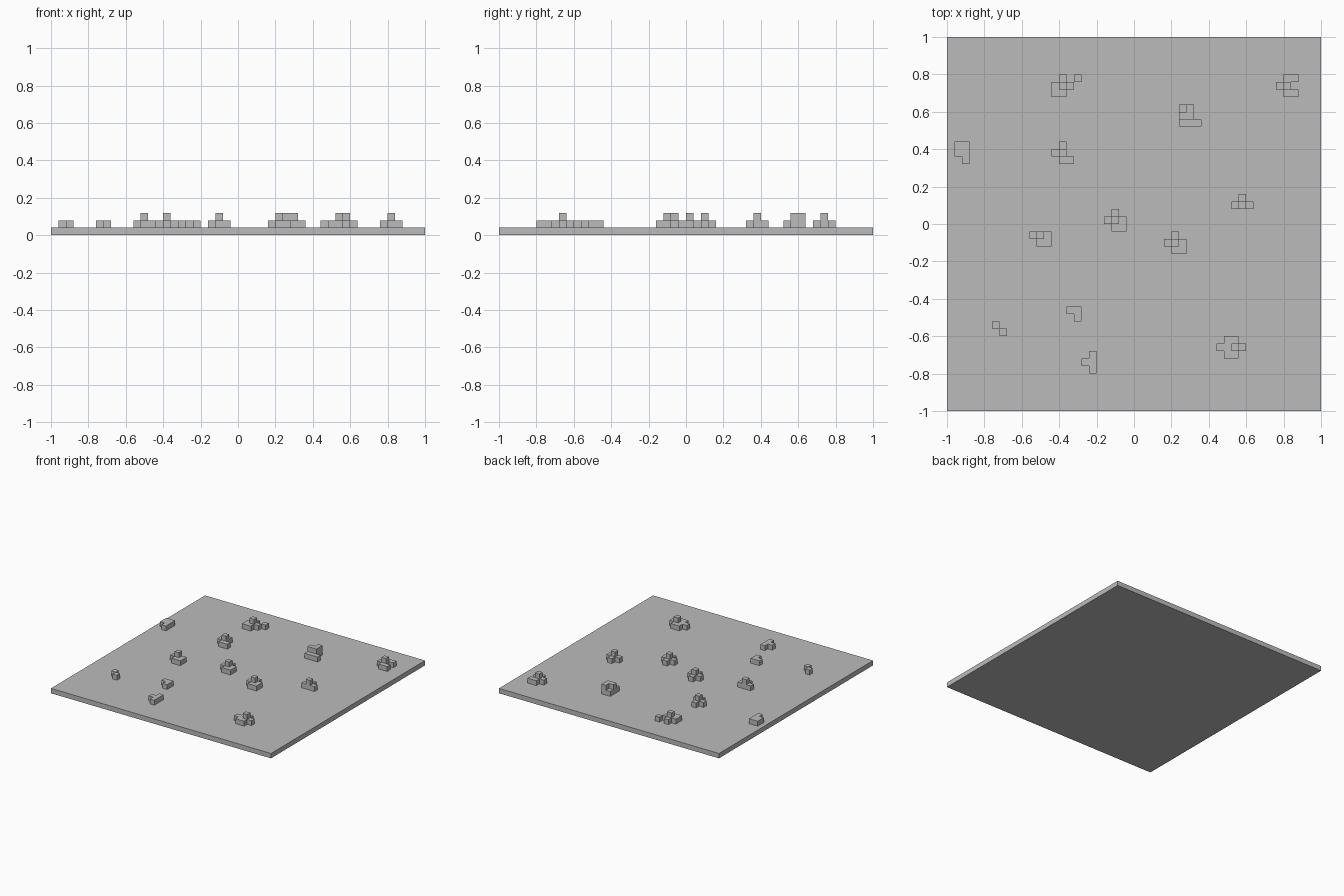
import bpy
import bmesh
from mathutils import Vector

CELL = 0.04

cube = bpy.data.objects.get("Cube")
if cube:
    bpy.data.objects.remove(cube, do_unlink=True)

grey = bpy.data.materials.new("stone_grey")
grey.use_nodes = True
colour = (0.5, 0.5, 0.5, 1)
grey.diffuse_color = colour
grey.node_tree.nodes["Principled BSDF"].inputs["Base Color"].default_value = colour


def add_object(name, bm):
    mesh = bpy.data.meshes.new(name)
    bm.to_mesh(mesh)
    bm.free()
    mesh.materials.append(grey)
    obj = bpy.data.objects.new(name, mesh)
    bpy.context.collection.objects.link(obj)
    return obj


def rock_pile(name, left, back, rows):
    """Stack cubes on the slab; each digit in rows (back to front) is a height."""
    filled = {(i, -j, k)
              for j, row in enumerate(rows)
              for i, char in enumerate(row) if char != "."
              for k in range(int(char))}
    origin = Vector((left + CELL / 2, back - CELL / 2, CELL * 1.5))
    bm = bmesh.new()
    for cell in filled:
        for axis in range(3):
            for sign in (-1, 1):
                step = Vector((0, 0, 0))
                step[axis] = sign
                beside = tuple(int(a + b) for a, b in zip(cell, step))
                # Only exposed sides get a face
                if beside in filled or beside[2] < 0:
                    continue
                u = Vector((0, 0, 0))
                u[(axis + 1) % 3] = 1
                v = step.cross(u)
                corners = [step + u + v, step - u + v, step - u - v, step + u - v]
                centre = origin + Vector(cell) * CELL
                bm.faces.new([bm.verts.new(centre + c * CELL / 2) for c in corners])
    bmesh.ops.remove_doubles(bm, verts=bm.verts, dist=CELL / 100)
    bm.normal_update()
    # Merge coplanar squares into larger flat faces
    bmesh.ops.dissolve_limit(bm, angle_limit=0.01, verts=bm.verts, edges=bm.edges)
    return add_object(name, bm)


# Ground slab
bm = bmesh.new()
bmesh.ops.create_cube(bm, size=1)
bmesh.ops.scale(bm, vec=(2, 2, CELL), verts=bm.verts)
bmesh.ops.translate(bm, vec=(0, 0, CELL / 2), verts=bm.verts)
add_object("ground_slab", bm)

# Scattered rock piles: left edge, back edge, height plan
rock_pile("back_rocks", -0.44, 0.80, [".1.1", "121.", "11.."])
rock_pile("back_corner_rocks", 0.76, 0.80, [".11", "12.", ".11"])
rock_pile("tall_ledge_rocks", 0.24, 0.64, ["12.", "22.", "111"])
rock_pile("edge_rocks", -0.96, 0.44, ["11", "11", ".1"])
rock_pile("inner_back_rocks", -0.44, 0.44, [".1.", "12.", ".11"])
rock_pile("side_rocks", 0.52, 0.16, [".1.", "121"])
rock_pile("centre_rocks", -0.16, 0.08, [".1.", "121", ".11"])
rock_pile("near_centre_rocks", 0.16, -0.04, [".1.", "121", ".11"])
rock_pile("middle_rocks", -0.56, -0.04, ["121", ".11"])
rock_pile("inner_front_rocks", -0.36, -0.44, ["11", ".1"])
rock_pile("small_front_rocks", -0.76, -0.52, ["1.", ".1"])
rock_pile("front_rocks", -0.28, -0.68, [".1", "11", ".1"])
rock_pile("wide_front_rocks", 0.44, -0.60, [".11.", "1121", ".11."])
